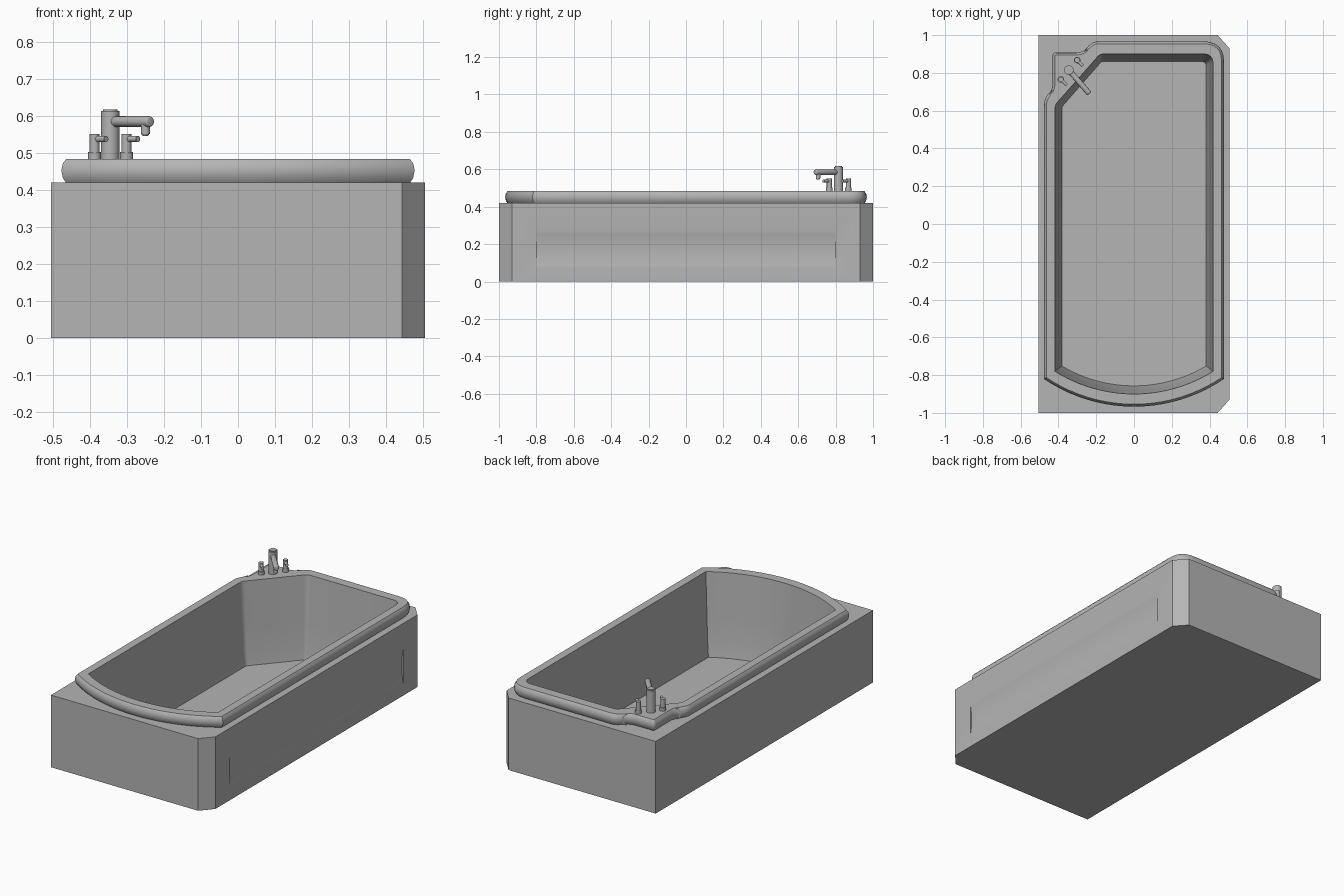
import bpy, bmesh, math
from mathutils import Vector, Matrix

if "Cube" in bpy.data.objects:
    bpy.data.objects.remove(bpy.data.objects["Cube"], do_unlink=True)

grey = bpy.data.materials.new("light_grey")
grey.use_nodes = True
GREY = (0.46, 0.46, 0.46, 1)
grey.diffuse_color = GREY
grey.node_tree.nodes["Principled BSDF"].inputs["Base Color"].default_value = GREY


def finish(bm, name, angle=35):
    bmesh.ops.recalc_face_normals(bm, faces=bm.faces)
    mesh = bpy.data.meshes.new(name)
    bm.to_mesh(mesh)
    bm.free()
    obj = bpy.data.objects.new(name, mesh)
    bpy.context.collection.objects.link(obj)
    mesh.materials.append(grey)
    bpy.ops.object.select_all(action='DESELECT')
    obj.select_set(True)
    bpy.context.view_layer.objects.active = obj
    bpy.ops.object.shade_smooth_by_angle(angle=math.radians(angle))
    return obj


def outline(corners, seg=6):
    """Closed plan outline; each corner is (x, y, fillet distance)."""
    pts = []
    for i, (x, y, r) in enumerate(corners):
        p = Vector((x, y))
        if r == 0:
            pts.append(p)
            continue
        a = p + (Vector(corners[i - 1][:2]) - p).normalized() * r
        b = p + (Vector(corners[(i + 1) % len(corners)][:2]) - p).normalized() * r
        for k in range(seg + 1):
            t = k / seg
            pts.append(a * (1 - t) ** 2 + p * 2 * t * (1 - t) + b * t * t)
    return pts


def front_arc(half, y_side, y_mid, n=20):
    """Bowed foot end, running from -x to +x."""
    sag = y_side - y_mid
    rad = (half * half + sag * sag) / (2 * sag)
    a = math.asin(half / rad)
    return [(rad * math.sin(-a + 2 * a * k / n),
             y_mid + rad - rad * math.cos(-a + 2 * a * k / n), 0) for k in range(n + 1)]


def inset(pts, d):
    """Move a counter-clockwise outline inwards by d."""
    out = []
    for i, p in enumerate(pts):
        e1 = (p - pts[i - 1]).normalized()
        e2 = (pts[(i + 1) % len(pts)] - p).normalized()
        n1, n2 = Vector((-e1.y, e1.x)), Vector((-e2.y, e2.x))
        m = (n1 + n2).normalized()
        out.append(p + m * d / max(0.5, m.dot(n1)))
    return out


def ring(bm, pts, z):
    return [bm.verts.new((p.x, p.y, z)) for p in pts]


def bridge(bm, a, b):
    for i in range(len(a)):
        j = (i + 1) % len(a)
        bm.faces.new((a[i], a[j], b[j], b[i]))


def fill_between(bm, *rings):
    """Flat face between an outer ring and an inner ring."""
    edges = []
    for r in rings:
        for i in range(len(r)):
            v, w = r[i], r[(i + 1) % len(r)]
            edges.append(bm.edges.get((v, w)) or bm.edges.new((v, w)))
    bmesh.ops.triangle_fill(bm, use_beauty=True, use_dissolve=False,
                            edges=edges, normal=(0, 0, 1))


# Plan outlines: rim edge with a tap ledge, basin mouth and basin floor
rim = outline(front_arc(0.477, -0.82, -0.967) + [
    (0.477, 0.967, 0.11), (-0.225, 0.967, 0.04), (-0.265, 0.908, 0.04),
    (-0.432, 0.908, 0.02), (-0.432, 0.71, 0.03), (-0.477, 0.665, 0.04)])
mouth = outline(front_arc(0.418, -0.78, -0.90) + [
    (0.418, 0.90, 0.05), (-0.18, 0.90, 0.02), (-0.418, 0.63, 0.02)])
floor = outline(front_arc(0.382, -0.752, -0.857) + [
    (0.382, 0.86, 0.025), (-0.172, 0.86, 0.01), (-0.382, 0.62, 0.01)])
H, TOP = 0.42, 0.483

# Bathtub: rounded rim, flat deck, sloping basin walls, floor
bm = bmesh.new()
loops = [ring(bm, inset(rim, d), z) for d, z in
         [(0.012, H), (0.004, 0.432), (0, 0.452), (0.004, 0.471), (0.013, TOP)]]
for a, b in zip(loops, loops[1:]):
    bridge(bm, a, b)
basin = []
for t, z in [(0, TOP), (0.45, 0.22), (0.7, 0.08), (1, 0.004)]:
    basin.append(ring(bm, [p.lerp(q, t) for p, q in zip(mouth, floor)], z))
for a, b in zip(basin, basin[1:]):
    bridge(bm, a, b)
fill_between(bm, loops[-1], basin[0])
bm.faces.new(basin[-1])
finish(bm, "bathtub")

# Surround box: clipped corners on one long side, top open under the rim
bm = bmesh.new()
plan = [Vector(p) for p in [(-0.505, -1), (0.443, -1), (0.505, -0.93),
                            (0.505, 0.93), (0.443, 1), (-0.505, 1)]]
low, high = ring(bm, plan, 0), ring(bm, plan, H)
for i in range(6):
    if i != 2:
        j = (i + 1) % 6
        bm.faces.new((low[i], low[j], high[j], high[i]))
bm.faces.new(low)
fill_between(bm, high, ring(bm, inset(rim, 0.02), H))
# Long side with a shallow curved hollow
Y, Z0, Z1, N, DEEP = 0.8, 0.07, 0.27, 12, 0.01
rows = []
for y in (-Y, Y):
    rows.append([bm.verts.new((0.505 - DEEP * (1 - (2 * k / N - 1) ** 2), y,
                               Z0 + (Z1 - Z0) * k / N)) for k in range(N + 1)])
for k in range(N):
    bm.faces.new((rows[0][k], rows[1][k], rows[1][k + 1], rows[0][k + 1]))
for r in rows:
    bm.faces.new(r)
bm.faces.new((low[2], low[3], rows[1][0], rows[0][0]))
bm.faces.new((rows[0][N], rows[1][N], high[3], high[2]))
bm.faces.new((low[2], rows[0][0], rows[0][N], high[2]))
bm.faces.new((rows[1][0], low[3], high[3], rows[1][N]))
finish(bm, "surround_box", 20)


# Drain: parallel bars clipped to a circle
bm = bmesh.new()
for k in range(-3, 4):
    x = k * 0.0095
    half = math.sqrt(0.036 ** 2 - x * x)
    bmesh.ops.create_cube(bm, size=1, matrix=Matrix.Translation((x, 0.59, 0.004)) @
                          Matrix.Diagonal((0.0055, 2 * half, 0.008, 1)))
finish(bm, "drain_grate")


def tube(name, a, b, r, bevel=0.0, r2=None):
    """Cylinder from a to b, with optional rounded ends."""
    a, b = Vector(a), Vector(b)
    d = b - a
    bm = bmesh.new()
    bmesh.ops.create_cone(
        bm, cap_ends=True, segments=24, radius1=r, radius2=r2 or r, depth=d.length,
        matrix=Matrix.Translation((a + b) / 2) @ d.to_track_quat('Z', 'Y').to_matrix().to_4x4())
    if bevel:
        rims = [e for e in bm.edges if any(len(f.verts) > 4 for f in e.link_faces)]
        bmesh.ops.bevel(bm, geom=rims, offset=bevel, segments=3, profile=0.5, affect='EDGES')
    return finish(bm, name)


# Tap: body, spout and nozzle pointing over the basin
bx, by = -0.345, 0.815
tube("tap_body", (bx, by, TOP - 0.005), (bx, by, 0.612), 0.025)
tube("tap_cap", (bx, by, 0.61), (bx, by, 0.617), 0.019)
tube("tap_spout", (bx, by, 0.584), (-0.236, 0.69, 0.584), 0.0145, 0.005)
tube("tap_nozzle", (-0.25, 0.706, 0.55), (-0.25, 0.706, 0.58), 0.012)
tube("tap_outlet", (-0.25, 0.706, 0.545), (-0.25, 0.706, 0.551), 0.007, 0, 0.011)

# Two handles with short levers
for side, hx, hy in (("left", -0.301, 0.868), ("right", -0.387, 0.766)):
    tube(side + "_handle_base", (hx, hy, TOP - 0.005), (hx, hy, 0.502), 0.0175)
    tube(side + "_handle", (hx, hy, 0.50), (hx, hy, 0.55), 0.0135)
    tube(side + "_lever", (hx, hy, 0.537), (hx + 0.031, hy - 0.031, 0.537), 0.0085)
